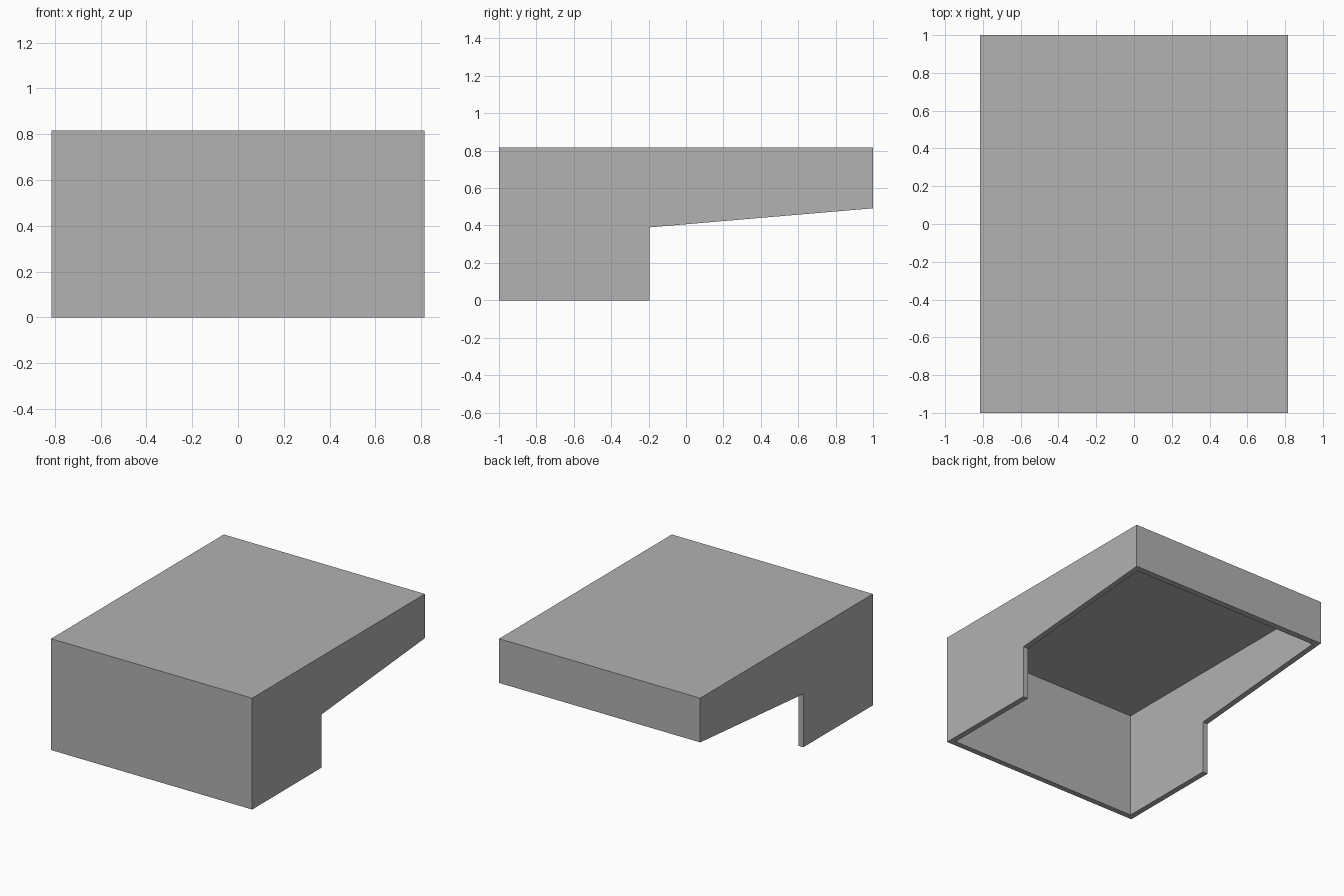
import bpy
import bmesh

cube = bpy.data.objects.get("Cube")
if cube:
    bpy.data.objects.remove(cube, do_unlink=True)

WIDTH, HEIGHT, WALL = 1.63, 0.816, 0.041

grey = bpy.data.materials.new("plain grey")
grey.use_nodes = True
colour = (0.445, 0.445, 0.445, 1)
grey.diffuse_color = colour
grey.node_tree.nodes["Principled BSDF"].inputs["Base Color"].default_value = colour


def prism(name, profile, width):
    """Extrude a side profile of (y, z) points across x, centred."""
    bm = bmesh.new()
    face = bm.faces.new([bm.verts.new((-width / 2, y, z)) for y, z in profile])
    side = bmesh.ops.extrude_face_region(bm, geom=[face])
    verts = [v for v in side["geom"] if isinstance(v, bmesh.types.BMVert)]
    bmesh.ops.translate(bm, verts=verts, vec=(width, 0, 0))
    bmesh.ops.recalc_face_normals(bm, faces=bm.faces)
    mesh = bpy.data.meshes.new(name)
    bm.to_mesh(mesh)
    bm.free()
    mesh.materials.append(grey)
    obj = bpy.data.objects.new(name, mesh)
    bpy.context.collection.objects.link(obj)
    return obj


# Outer hood: deep front, shallow back with a sloping lower edge
hood = prism("hood_shell", [(-1, 0), (-0.195, 0), (-0.195, 0.39),
                            (1, 0.492), (1, HEIGHT), (-1, HEIGHT)], WIDTH)

# Cavity open underneath, leaving thin walls and roof
inner, roof = 1 - WALL, HEIGHT - WALL
cavity = prism("cavity_cutter", [(-inner, -0.2), (inner, -0.2),
                                 (inner, roof), (-inner, roof)], WIDTH - 2 * WALL)

cut = hood.modifiers.new("hollow", "BOOLEAN")
cut.operation = "DIFFERENCE"
cut.solver = "EXACT"
cut.object = cavity

# Apply the cut and drop the helper
bpy.context.view_layer.objects.active = hood
hood.select_set(True)
bpy.ops.object.modifier_apply(modifier=cut.name)
bpy.data.objects.remove(cavity, do_unlink=True)
